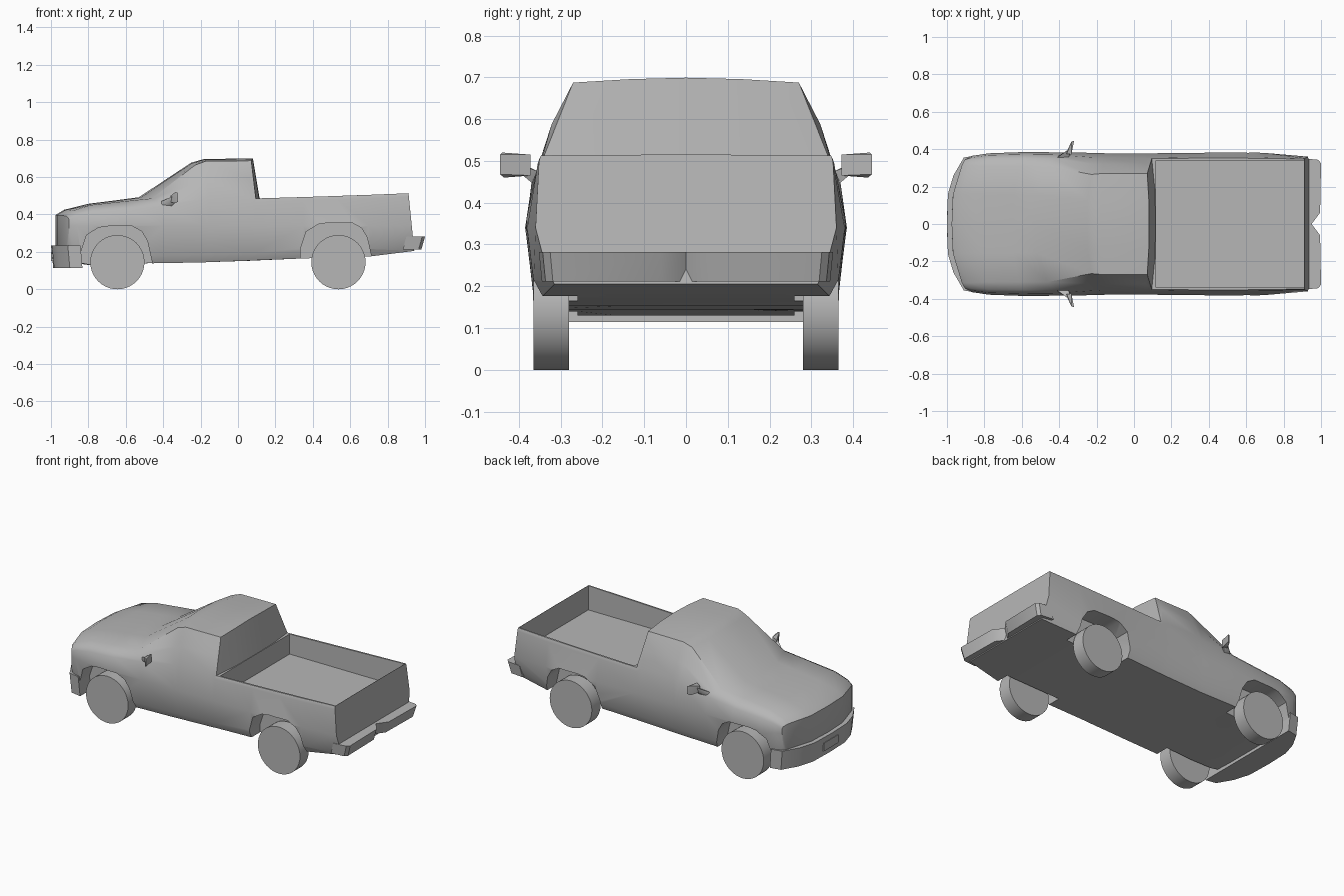
import bpy, bmesh, math
from mathutils import Vector

if "Cube" in bpy.data.objects:
    bpy.data.objects.remove(bpy.data.objects["Cube"])

# Dark grey paint shared by all parts
paint = bpy.data.materials.new("grey_paint")
paint.diffuse_color = (.47, .47, .47, 1)
paint.use_nodes = True
paint.node_tree.nodes["Principled BSDF"].inputs["Base Color"].default_value = paint.diffuse_color


def finish(bm, name, angle=35):
    bmesh.ops.recalc_face_normals(bm, faces=bm.faces[:])
    me = bpy.data.meshes.new(name)
    bm.to_mesh(me)
    bm.free()
    me.materials.append(paint)
    ob = bpy.data.objects.new(name, me)
    bpy.context.collection.objects.link(ob)
    smooth(ob, angle)
    return ob


def smooth(ob, angle):
    bpy.ops.object.select_all(action='DESELECT')
    ob.select_set(True)
    bpy.context.view_layer.objects.active = ob
    bpy.ops.object.shade_smooth_by_angle(angle=math.radians(angle))


def prism(name, low, high):
    """Solid between two matching outlines of 3D points."""
    bm = bmesh.new()
    a = [bm.verts.new(p) for p in low]
    b = [bm.verts.new(p) for p in high]
    n = len(a)
    for i in range(n):
        j = (i + 1) % n
        bm.faces.new((a[i], a[j], b[j], b[i]))
    bm.faces.new(a)
    bm.faces.new(b)
    return finish(bm, name)


def hull(name, points):
    bm = bmesh.new()
    for p in points:
        bm.verts.new(p)
    bmesh.ops.convex_hull(bm, input=bm.verts[:])
    return finish(bm, name, 50)


def box(name, x0, x1, y0, y1, z0, z1):
    return hull(name, [(x, y, z) for x in (x0, x1) for y in (y0, y1) for z in (z0, z1)])


def cut(ob, cutter):
    m = ob.modifiers.new("cut", 'BOOLEAN')
    m.operation, m.object, m.solver = 'DIFFERENCE', cutter, 'EXACT'
    bpy.context.view_layer.objects.active = ob
    bpy.ops.object.modifier_apply(modifier=m.name)
    bpy.data.objects.remove(cutter)


# Body stations: x, bow, z bottom, w low, w mid, z belt, w belt, z top, w top
stations = [
    (-.975, .075, .22, .34, .345, .37, .345, .398, .315),
    (-.93, .06, .15, .35, .365, .388, .355, .425, .315),
    (-.80, .02, .13, .36, .378, .41, .368, .457, .31),
    (-.65, .05, .13, .365, .385, .425, .372, .476, .31),
    (-.53, .10, .14, .365, .383, .445, .370, .492, .31),
    (-.25, .05, .143, .36, .38, .48, .355, .677, .265),
    (-.18, .02, .145, .36, .378, .49, .353, .697, .27),
    (.080, -.02, .153, .36, .378, .49, .352, .699, .27),
    (.115, -.02, .155, .36, .378, .465, .355, .487, .350),
    (.35, 0, .165, .365, .38, .475, .357, .494, .352),
    (.53, 0, .17, .37, .386, .48, .357, .50, .352),
    (.70, 0, .175, .365, .38, .485, .356, .506, .351),
    (.923, 0, .205, .335, .36, .495, .352, .515, .347),
]


def ring(s):
    x, bow, zb, wl, wm, zbelt, wb, zt, wt = s
    crown = (.36 - wt) * .13
    half = [(0, zb), (wl * .45, zb), (wl - .02, zb), (wl, zb + .04), (wm, .34), (wb, zbelt),
            ((wb + wt) / 2 + (.01 if wt < .34 else .001), (zbelt + zt - crown) / 2),
            (wt, zt - crown), (wt * .5, zt - crown * .3), (0, zt)]
    tilt = -.1 if x > .9 else 0
    full = half + [(-y, z) for y, z in half[8:0:-1]]
    return [(x + bow * (abs(y) / .35) ** 3 + tilt * (z - .4), y, z) for y, z in full]


# Cab, hood and bed shell
bm = bmesh.new()
rows = [[bm.verts.new(p) for p in ring(s)] for s in stations]
for a, b in zip(rows, rows[1:]):
    for i in range(18):
        j = (i + 1) % 18
        bm.faces.new((a[i], a[j], b[j], b[i]))
for r in (rows[0], rows[-1]):
    for idx in ((0, 1, 8, 9), (1, 2, 7, 8), (2, 3, 4, 5, 6, 7)):
        bm.faces.new([r[i] for i in idx])
        bm.faces.new([r[(18 - i) % 18] for i in idx])
body = finish(bm, "truck_body")

# Open bed and wheel wells
cut(body, box("bed_cutter", .117, .91, -.34, .34, .362, .9))
arch = [(-.195, .0), (-.195, .2), (-.165, .29), (-.10, .33), (-.05, .337),
        (.08, .337), (.13, .31), (.16, .26), (.185, .15), (.19, 0)]
for cx, lift in ((-.645, 0), (.53, .018)):
    for s in (-1, 1):
        pts = [(cx + x, z + (lift if z else 0)) for x, z in arch]
        cut(body, prism("well_cutter", [(x, s * .26, z) for x, z in pts],
                        [(x, s * .5, z) for x, z in pts]))
smooth(body, 55)


def bumper(name, outline, z0, z1, inset):
    """Mirrored plan outline, slightly narrower at the bottom."""
    plan = outline + [(x, -y) for x, y in reversed(outline) if y > 0]
    return prism(name, [(x * (1 - inset), y * (1 - inset), z0) for x, y in plan],
                 [(x, y, z1) for x, y in plan])


# Bumpers
bumper("front_bumper", [(-1, 0), (-.995, .16), (-.965, .26), (-.91, .355), (-.842, .368),
                        (-.842, .25)], .115, .235, .012)
bumper("rear_bumper", [(.95, 0), (.995, .06), (1, .325), (.985, .343), (.90, .352), (.90, .2)],
       .212, .282, .02)

# Raised plate panel
box("front_plate", -.999, -.98, -.07, .07, .15, .2)

for s in (-1, 1):
    side = "left" if s < 0 else "right"
    # Wheels
    for end, cx in (("front", -.645), ("rear", .537)):
        circle = [(cx + .145 * math.cos(t * math.tau / 40), .145 + .145 * math.sin(t * math.tau / 40))
                  for t in range(40)]
        prism(f"{end}_{side}_wheel", [(x, s * .28, z) for x, z in circle],
              [(x, s * .365, z) for x, z in circle])
    # Door mirrors
    hull(f"{side}_mirror_head", [Vector((x, y * s, z)) for x, y, z in (
        (-.335, .372, .515), (-.36, .375, .50), (-.36, .385, .465), (-.335, .372, .465),
        (-.335, .44, .52), (-.32, .445, .515), (-.32, .445, .468), (-.335, .435, .46))])
    hull(f"{side}_mirror_arm", [Vector((x, y * s, z)) for x, y, z in (
        (-.41, .355, .47), (-.41, .36, .445), (-.36, .36, .44), (-.35, .355, .475),
        (-.355, .395, .495), (-.335, .395, .49), (-.335, .39, .465), (-.355, .39, .465))])
